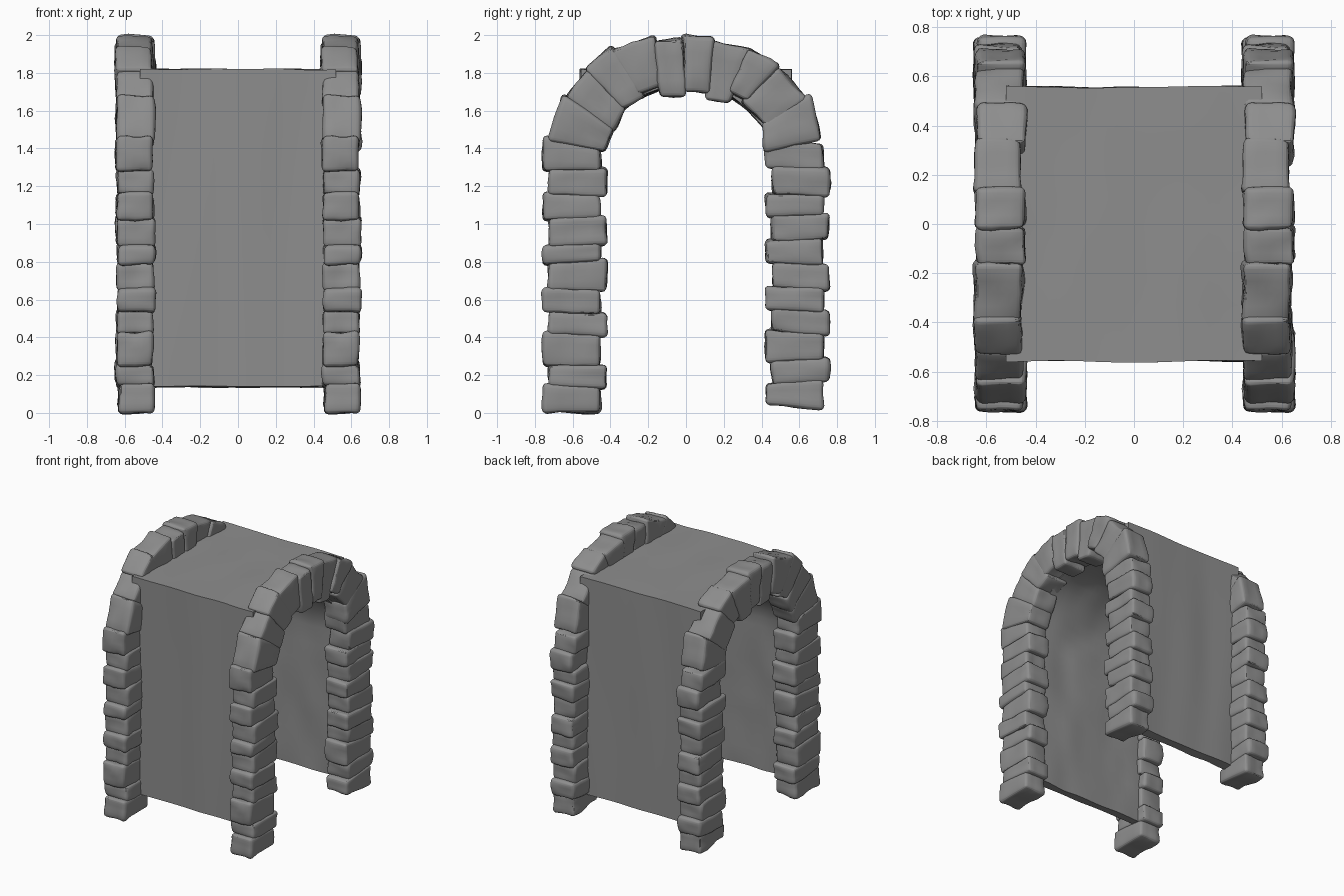
import bpy, bmesh, math, random
from mathutils import Vector, noise

if "Cube" in bpy.data.objects:
    bpy.data.objects.remove(bpy.data.objects["Cube"])

random.seed(4)

stone_grey = bpy.data.materials.new("stone_grey")
stone_grey.diffuse_color = (0.27, 0.27, 0.27, 1)
stone_grey.use_nodes = True
stone_grey.node_tree.nodes["Principled BSDF"].inputs["Base Color"].default_value = stone_grey.diffuse_color

# Leg stones: course heights; stones alternate between two depths
LEFT_Z = [0.0, 0.14, 0.25, 0.415, 0.53, 0.65, 0.80, 0.89, 1.03, 1.155, 1.285, 1.43]
RIGHT_Z = [0.03, 0.16, 0.28, 0.425, 0.545, 0.66, 0.79, 0.915, 1.045, 1.155, 1.295, 1.43]

# Arch stones: outer start, outer end, inner end, inner start as (y, z)
VOUSSOIRS = [
    [(-0.73, 1.44), (-0.65, 1.69), (-0.38, 1.50), (-0.43, 1.38)],
    [(-0.64, 1.67), (-0.52, 1.82), (-0.32, 1.61), (-0.39, 1.48)],
    [(-0.54, 1.82), (-0.39, 1.95), (-0.21, 1.67), (-0.34, 1.61)],
    [(-0.41, 1.92), (-0.16, 2.00), (-0.13, 1.73), (-0.26, 1.68)],
    [(-0.17, 1.97), (-0.01, 1.98), (0.00, 1.67), (-0.14, 1.67)],
    [(-0.02, 2.00), (0.15, 1.99), (0.13, 1.69), (-0.01, 1.70)],
    [(0.13, 1.97), (0.36, 1.93), (0.23, 1.64), (0.10, 1.66)],
    [(0.33, 1.94), (0.50, 1.84), (0.33, 1.65), (0.22, 1.70)],
    [(0.49, 1.83), (0.64, 1.66), (0.44, 1.50), (0.29, 1.65)],
    [(0.66, 1.69), (0.72, 1.44), (0.42, 1.38), (0.40, 1.54)],
]


def add_stone(bm, quad):
    shift = random.uniform(-0.008, 0.008)
    half = random.uniform(0.093, 0.101)
    rows = [[bm.verts.new((s * half + shift, y, z)) for y, z in quad] for s in (-1, 1)]
    a, b = rows
    bm.faces.new(a)
    bm.faces.new(b[::-1])
    for i in range(4):
        j = (i + 1) % 4
        bm.faces.new((a[i], b[i], b[j], a[j]))


def leg_quads(heights, side):
    # Neighbouring courses share a tilt so that the joints stay closed
    count = len(heights) - 1
    tilt = [random.uniform(-0.012, 0.012) for _ in heights]
    tilt[0] = 0.015 if side > 0 else 0
    tilt[count] = -0.03 if side < 0 else 0.01
    quads = []
    for i in range(count):
        near, far = (0.455, 0.758) if (i % 2 == 0) == (side < 0) else (0.42, 0.728)
        z0, z1 = heights[i] - (0.007 if i else 0), heights[i + 1] + 0.007
        quads.append([(side * near, z0 + tilt[i]), (side * far, z0 - tilt[i]),
                      (side * far, z1 - tilt[i + 1]), (side * near, z1 + tilt[i + 1])])
    return quads


# One stone arch, shared by both ends
bm = bmesh.new()
for quad in leg_quads(LEFT_Z, -1) + leg_quads(RIGHT_Z, 1) + VOUSSOIRS:
    add_stone(bm, quad)
bmesh.ops.recalc_face_normals(bm, faces=bm.faces[:])
for f in bm.faces:
    f.smooth = True
arch_mesh = bpy.data.meshes.new("stone_arch")
bm.to_mesh(arch_mesh)
bm.free()
arch_mesh.materials.append(stone_grey)

rough = bpy.data.textures.new("stone_roughness", 'CLOUDS')
rough.noise_scale = 0.13
rough.noise_depth = 1
for name, x in (("stone_arch_left", -0.545), ("stone_arch_right", 0.545)):
    ob = bpy.data.objects.new(name, arch_mesh)
    ob.location.x = x
    bpy.context.collection.objects.link(ob)
    bev = ob.modifiers.new("rounded_edges", 'BEVEL')
    bev.width, bev.segments = 0.024, 3
    sub = ob.modifiers.new("density", 'SUBSURF')
    sub.subdivision_type = 'SIMPLE'
    sub.levels = sub.render_levels = 2
    disp = ob.modifiers.new("roughness", 'DISPLACE')
    disp.texture, disp.strength, disp.mid_level = rough, 0.03, 0.5

# Tunnel block: square outside, rough arched inside
inner = [(-0.49, 0.135 + 1.115 * i / 8) for i in range(8)]
inner += [(-0.49 * math.cos(math.pi * i / 20), 1.25 + 0.48 * math.sin(math.pi * i / 20))
          for i in range(21)]
inner += [(0.49, 0.135 + 1.115 * i / 8) for i in range(7, -1, -1)]


def to_box(i, y, z):
    # Matching outer point: sides for the lower part, top for the crown
    arch = i - 8
    if arch < 0 or arch > 20:
        return math.copysign(0.557, y), max(z, 0.14)
    if arch <= 5 or arch >= 15:
        step = min(arch, 20 - arch) / 5
        return math.copysign(0.557, y), 1.25 + 0.57 * step
    return 0.557 * (arch - 10) / 5, 1.82


outer = [to_box(i, y, z) for i, (y, z) in enumerate(inner)]
n_in = len(inner)
profile = inner + outer[::-1]
count = len(profile)
STEPS = 24
bm = bmesh.new()
rings = []
for k in range(STEPS + 1):
    x = -0.52 + 1.04 * k / STEPS
    ring = []
    for i, (y, z) in enumerate(profile):
        if i < n_in:
            n = noise.noise_vector(Vector((x * 5, y * 5, z * 5))) * 0.016
        else:
            n = noise.noise_vector(Vector((x * 4, y * 2, z * 0.7))) * 0.009
        dz = n.z if z > 0.2 else n.z * 0.6
        ring.append(bm.verts.new((x, y + n.y, z + dz)))
    rings.append(ring)
for a, b in zip(rings, rings[1:]):
    for i in range(count):
        j = (i + 1) % count
        bm.faces.new((a[i], a[j], b[j], b[i]))
# End caps, bridging the arch to the box
for ring in (rings[0], rings[-1]):
    for i in range(n_in - 1):
        bm.faces.new((ring[i], ring[i + 1], ring[count - 2 - i], ring[count - 1 - i]))
bmesh.ops.recalc_face_normals(bm, faces=bm.faces[:])
mesh = bpy.data.meshes.new("tunnel_block")
bm.to_mesh(mesh)
bm.free()
mesh.materials.append(stone_grey)
tunnel = bpy.data.objects.new("tunnel_block", mesh)
bpy.context.collection.objects.link(tunnel)
bpy.context.view_layer.objects.active = tunnel
tunnel.select_set(True)
bpy.ops.object.shade_smooth_by_angle(angle=math.radians(35))
